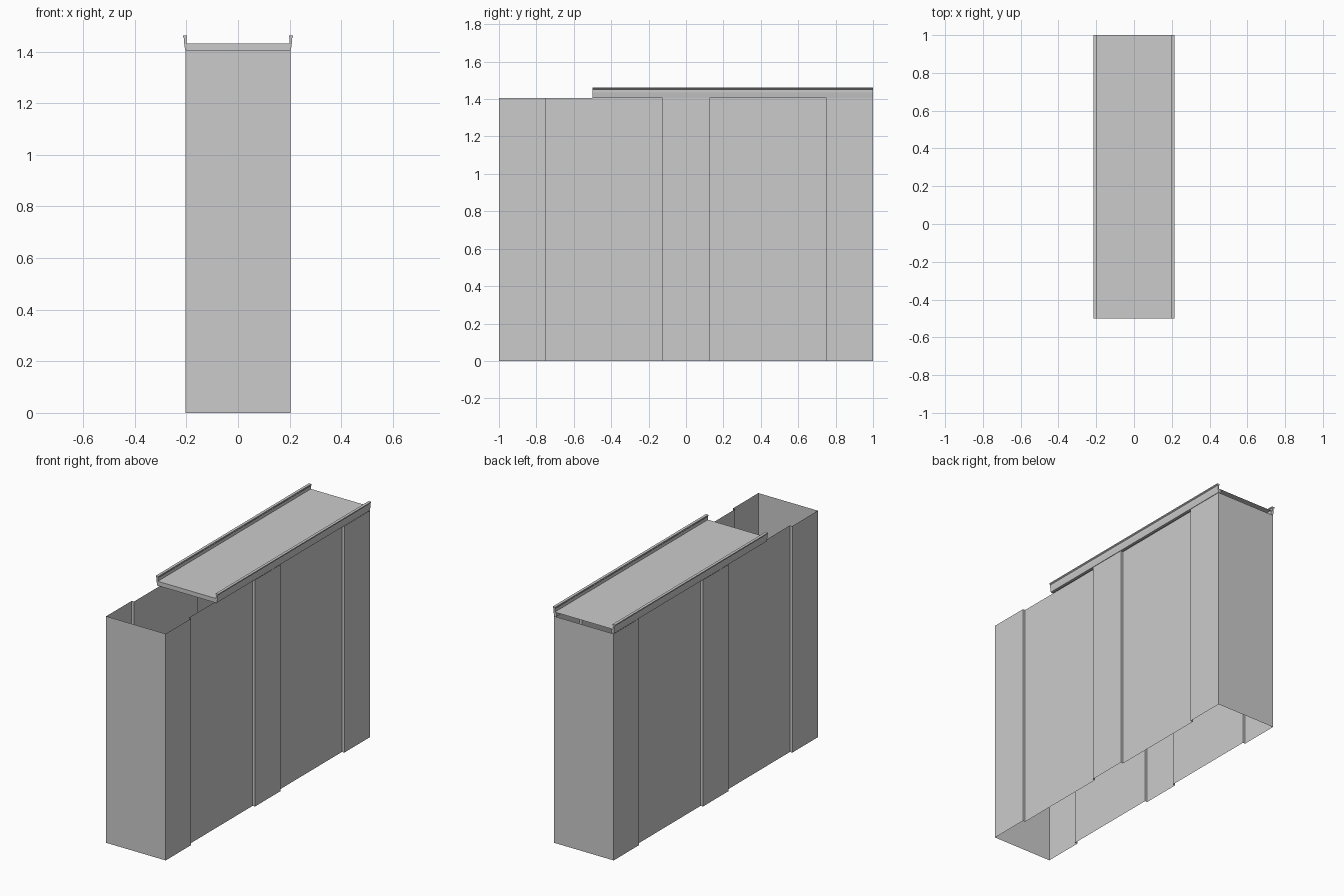
import bpy
import bmesh

cube = bpy.data.objects.get("Cube")
if cube:
    bpy.data.objects.remove(cube, do_unlink=True)

HALF_W, RECESS, WALL_TOP = 0.204, 0.016, 1.405
ROOF_FRONT, ROOF_BACK, ROOF_Z = -0.5, 1.0, 1.432


def sweep(name, loop, offset, closed=True, caps=False):
    """Extrude a 3D outline along an offset into a thin sheet or capped solid."""
    bm = bmesh.new()
    a = [bm.verts.new(p) for p in loop]
    b = [bm.verts.new([c + d for c, d in zip(p, offset)]) for p in loop]
    n = len(loop)
    for i in range(n if closed else n - 1):
        j = (i + 1) % n
        bm.faces.new((a[i], a[j], b[j], b[i]))
    if caps:
        bm.faces.new(a[::-1])
        bm.faces.new(b)
        bmesh.ops.recalc_face_normals(bm, faces=bm.faces)
    mesh = bpy.data.meshes.new(name)
    bm.to_mesh(mesh)
    bm.free()
    obj = bpy.data.objects.new(name, mesh)
    bpy.context.collection.objects.link(obj)
    return obj


# Hollow body: thin sheet walls, two recessed panels on each long side
inner = HALF_W - RECESS
side = [(HALF_W, -1)]
for start, end in ((-0.75, -0.125), (0.125, 0.75)):
    side += [(HALF_W, start), (inner, start), (inner, end), (HALF_W, end)]
side.append((HALF_W, 1))
outline = side + [(-x, y) for x, y in reversed(side)]
sweep("body_walls", [(x, y, 0) for x, y in outline], (0, 0, WALL_TOP))

# Sliding roof sheet with a folded front lip, open at the back
sweep("roof_sheet",
      [(-HALF_W, ROOF_FRONT, WALL_TOP), (-HALF_W, ROOF_FRONT, ROOF_Z),
       (-HALF_W, ROOF_BACK, ROOF_Z)],
      (2 * HALF_W, 0, 0), closed=False)

# Side rails: foot over the panel recess, slim stem and wider cap
rail = [(inner, WALL_TOP + 0.002), (0.205, WALL_TOP + 0.002), (0.209, 1.435),
        (0.209, 1.452), (0.214, 1.456), (0.214, 1.463), (0.197, 1.463),
        (0.197, 1.456), (0.200, 1.452), (0.200, 1.431), (inner, 1.431)]
for name, s in (("left_rail", 1), ("right_rail", -1)):
    sweep(name, [(s * x, ROOF_FRONT, z) for x, z in rail],
          (0, ROOF_BACK - ROOF_FRONT, 0), caps=True)
